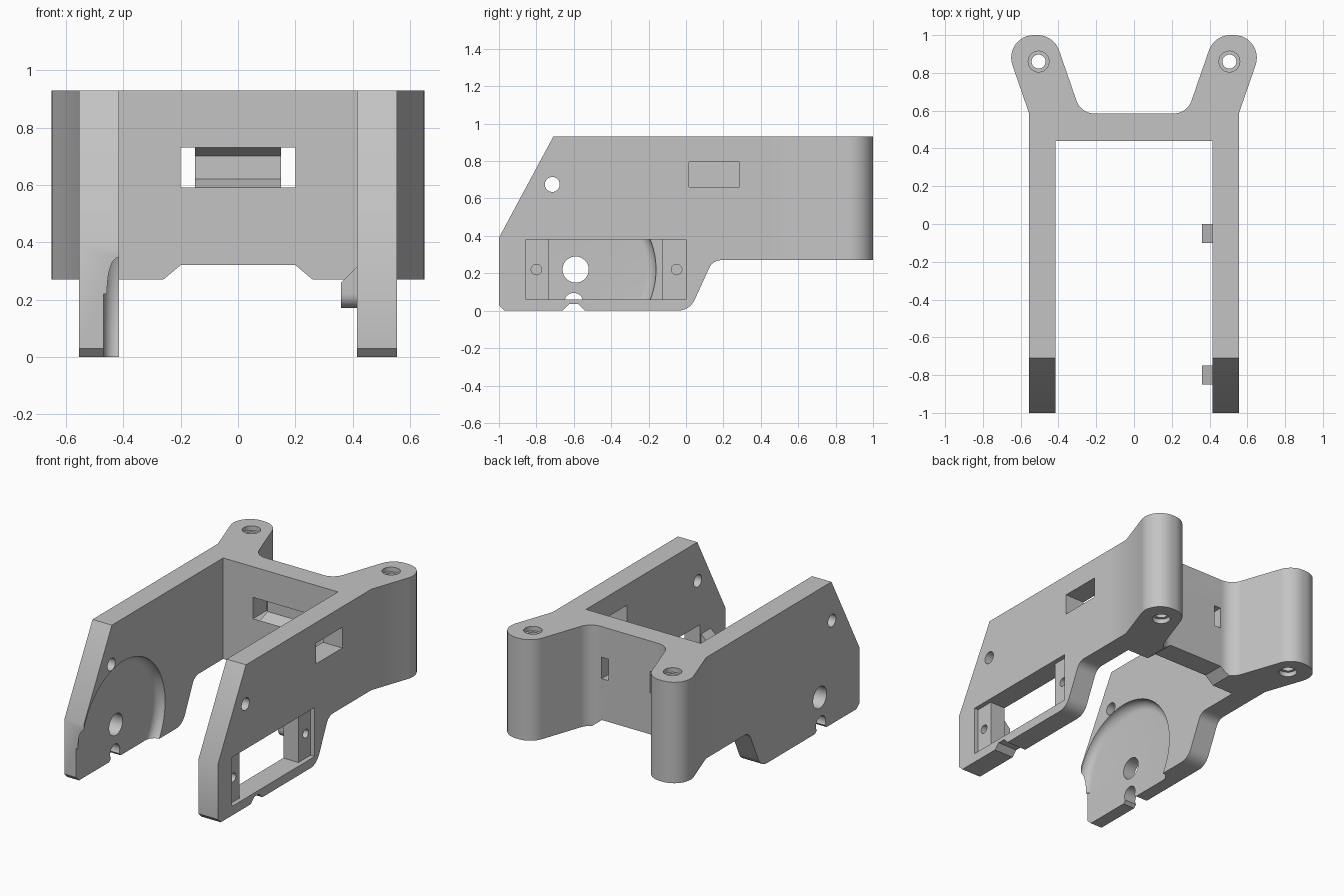
import bpy, bmesh
from math import sin, cos, tan, pi, radians
from mathutils import Vector

if "Cube" in bpy.data.objects:
    bpy.data.objects.remove(bpy.data.objects["Cube"])

grey = bpy.data.materials.new("plain_grey")
grey.use_nodes = True
grey.diffuse_color = (0.55, 0.55, 0.55, 1)
grey.node_tree.nodes["Principled BSDF"].inputs["Base Color"].default_value = grey.diffuse_color

PLACE = {
    "x": lambda u, v, d: (d, u, v),
    "y": lambda u, v, d: (u, d, v),
    "z": lambda u, v, d: (u, v, d),
}


def make(name, bm):
    bmesh.ops.recalc_face_normals(bm, faces=bm.faces)
    mesh = bpy.data.meshes.new(name)
    bm.to_mesh(mesh)
    bm.free()
    mesh.materials.append(grey)
    obj = bpy.data.objects.new(name, mesh)
    bpy.context.collection.objects.link(obj)
    return obj


def prism(name, pts, axis, a, b):
    """Extrude a flat outline along an axis from a to b."""
    bm = bmesh.new()
    ends = [[bm.verts.new(PLACE[axis](u, v, d)) for u, v in pts] for d in (a, b)]
    for ring in ends:
        bm.faces.new(ring)
    for i in range(len(pts)):
        j = (i + 1) % len(pts)
        bm.faces.new((ends[0][i], ends[0][j], ends[1][j], ends[1][i]))
    return make(name, bm)


def hull(name, pts):
    bm = bmesh.new()
    for p in pts:
        bm.verts.new(p)
    bmesh.ops.convex_hull(bm, input=bm.verts)
    bmesh.ops.dissolve_limit(bm, angle_limit=0.01, verts=bm.verts, edges=bm.edges)
    return make(name, bm)


def rect(u0, u1, v0, v1):
    return [(u0, v0), (u1, v0), (u1, v1), (u0, v1)]


def circle(u, v, r, n=40):
    return [(u + r * cos(2 * pi * i / n), v + r * sin(2 * pi * i / n)) for i in range(n)]


def rounded(corners, n=12):
    """Outline from (u, v, radius) corners, with filleted corners."""
    out = []
    for i, (u, v, r) in enumerate(corners):
        p = Vector((u, v))
        if r == 0:
            out.append((u, v))
            continue
        to_prev = (Vector(corners[i - 1][:2]) - p).normalized()
        to_next = (Vector(corners[(i + 1) % len(corners)][:2]) - p).normalized()
        turn = pi - to_prev.angle(to_next)
        start = p + to_prev * r * tan(turn / 2)
        centre = p + (to_prev + to_next).normalized() * r / cos(turn / 2)
        radial = (start - centre) / r
        for k in range(n + 1):
            t = turn * k / n
            out.append(tuple(centre + r * (radial * cos(t) - to_prev * sin(t))))
    return out


def combine(obj, tools, operation="DIFFERENCE"):
    for tool in tools:
        tool.hide_render = True
        mod = obj.modifiers.new("combine", "BOOLEAN")
        mod.operation, mod.solver, mod.object = operation, "EXACT", tool
        bpy.context.view_layer.update()
        result = obj.evaluated_get(bpy.context.evaluated_depsgraph_get())
        mesh = bpy.data.meshes.new_from_object(result)
        obj.modifiers.clear()
        obj.data = mesh
        bpy.data.objects.remove(tool)


# Side arms
INNER, OUTER, JOIN = 0.415, 0.555, 0.44
arm_outline = rounded([
    (-1, 0.03, 0), (-0.97, 0, 0), (0.02, 0, 0.1), (0.143, 0.27, 0.07),
    (JOIN, 0.27, 0), (JOIN, 0.93, 0), (-0.71, 0.93, 0), (-1, 0.39, 0)])
left_arm = prism("left_arm", arm_outline, "x", INNER, OUTER)
right_arm = prism("right_arm", arm_outline, "x", -OUTER, -INNER)

AXLE_Y, AXLE_Z = -0.59, 0.22
flare = [(-0.66, -0.01), (-0.66, 0), (-0.625, 0.035), (-0.575, 0.035), (-0.54, 0), (-0.54, -0.01)]
for arm in (left_arm, right_arm):
    combine(arm, [prism("pin_hole", circle(-0.715, 0.675, 0.04), "x", -1, 1),
                  prism("wire_notch", flare, "x", -1, 1)])

# Left arm: screw bosses with a sloped top, then the motor window
BOSSES = (-0.80, -0.05)
combine(left_arm, [prism("flange_recess", rect(-0.855, 0, 0.06, 0.38), "x", 0.525, 0.7),
                   prism("motor_window", rect(-0.735, -0.125, 0.06, 0.38), "x", 0.3, 0.7),
                   prism("strap_slot", rect(0.015, 0.285, 0.66, 0.795), "x", 0.3, 0.7)])
for y in BOSSES:
    pts = []
    for x, top in ((0.36, 0.26), (INNER, 0.315), (0.44, 0.315)):
        pts += [(x, y + 0.05 * cos(t), AXLE_Z - 0.05 * sin(t)) for t in
                [pi * k / 16 for k in range(17)]]
        pts += [(x, y - 0.05, top), (x, y + 0.05, top)]
    combine(left_arm, [hull("screw_boss", pts)], "UNION")
    combine(left_arm, [prism("screw_hole", circle(y, AXLE_Z, 0.028, 24), "x", 0.375, 0.7)])

# Right arm: round dished pocket open to the front, axle hole and notch
dish = []
for k in range(9):
    t = radians(90) * k / 8
    dish += [(-0.47 + 0.055 * (1 - cos(t)), y, z)
             for y, z in circle(AXLE_Y, AXLE_Z, 0.375 + 0.055 * sin(t), 72)]
dish += [(-0.38, y, z) for y, z in circle(AXLE_Y, AXLE_Z, 0.43, 72)]
combine(right_arm, [hull("dish_pocket", dish),
                    prism("dish_front", rect(-1.1, AXLE_Y, -0.1, AXLE_Z), "x", -0.47, -0.38),
                    prism("axle_hole", circle(AXLE_Y, AXLE_Z, 0.07), "x", -0.7, -0.3),
                    prism("round_notch", circle(-0.6, 0.045, 0.05), "x", -0.7, -0.3)])

# Rear bracket with two rounded ears
half = rounded([(0, 0.585, 0), (0.281, 0.585, 0.1), (0.4245, 1, 0.12), (0.699, 1, 0.12),
                (OUTER, 0.585, 0), (OUTER, JOIN, 0), (0, JOIN, 0)])[1:-1]
plan = half + [(-x, y) for x, y in reversed(half)]
rear_bracket = prism("rear_bracket", plan, "z", 0.27, 0.93)
arch = [(-0.27, 0.26), (-0.26, 0.27), (-0.2, 0.32), (0.2, 0.32), (0.26, 0.27), (0.27, 0.26)]
pocket = [(0.43, 0.59), (0.44, 0.59), (0.52, 0.62), (0.52, 0.70), (0.44, 0.73), (0.43, 0.73)]
cutters = [prism("arch_cut", arch, "y", 0.4, 0.7),
           prism("tie_pocket", pocket, "x", -0.16, 0.16)]
for side in (-1, 1):
    x = side * 0.505
    cutters += [prism("tie_slot", rect(side * 0.15, side * 0.2, 0.59, 0.73), "y", 0.4, 0.7),
                prism("ear_hole", circle(x, 0.86, 0.037), "z", 0, 1)]
    cutters += [prism("ear_recess", circle(x, 0.86, 0.055), "z", a, b)
                for a, b in ((0.2, 0.3), (0.9, 1))]
combine(rear_bracket, cutters)

# Smooth curved walls, sharp corners
bpy.ops.object.select_all(action="DESELECT")
for obj in (left_arm, right_arm, rear_bracket):
    obj.select_set(True)
    bpy.context.view_layer.objects.active = obj
bpy.ops.object.shade_smooth_by_angle(angle=radians(30))
